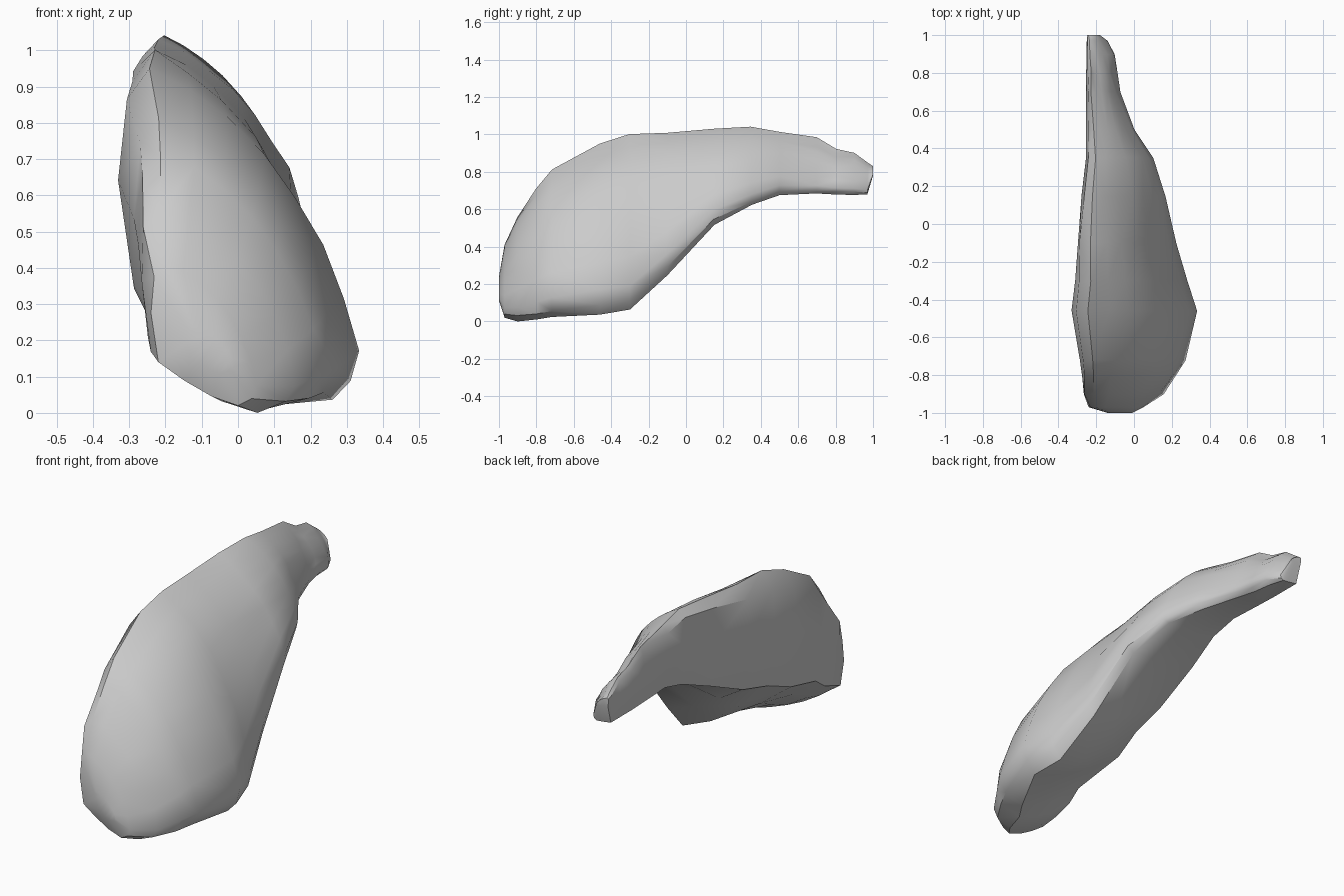
import bpy, bmesh, math, random

if "Cube" in bpy.data.objects:
    bpy.data.objects.remove(bpy.data.objects["Cube"], do_unlink=True)

random.seed(4)

# one grey for the whole shell
grey = bpy.data.materials.new("plain grey")
grey.use_nodes = True
color = (0.6, 0.6, 0.6, 1)
grey.diffuse_color = color
bsdf = next(n for n in grey.node_tree.nodes if n.type == 'BSDF_PRINCIPLED')
bsdf.inputs["Base Color"].default_value = color
bsdf.inputs["Roughness"].default_value = 0.8

# stations: y, wall x, bulge x, keel x, top z, wall foot z, keel z, roundness
STATIONS = [
    (-1.00, -0.14, -0.01, -0.05, 0.24, 0.15, 0.11, 0.6),
    (-0.97, -0.24, 0.05, 0.00, 0.41, 0.14, 0.02, 0.7),
    (-0.90, -0.27, 0.16, 0.05, 0.56, 0.17, 0.00, 0.7),
    (-0.80, -0.28, 0.23, 0.08, 0.71, 0.21, 0.01, 0.7),
    (-0.72, -0.29, 0.27, 0.13, 0.81, 0.26, 0.02, 0.67),
    (-0.46, -0.33, 0.33, 0.26, 0.95, 0.34, 0.04, 0.62),
    (-0.30, -0.31, 0.28, 0.23, 1.00, 0.40, 0.06, 0.6),
    (-0.10, -0.30, 0.22, 0.18, 1.01, 0.46, 0.25, 0.6),
    (0.15, -0.28, 0.17, 0.13, 1.03, 0.57, 0.52, 0.52),
    (0.35, -0.25, 0.10, 0.07, 1.04, 0.65, 0.62, 0.55),
    (0.50, -0.25, 0.00, -0.03, 1.01, 0.69, 0.68, 0.55),
    (0.70, -0.25, -0.07, -0.10, 0.98, 0.69, 0.68, 0.55),
    (0.80, -0.25, -0.09, -0.12, 0.92, 0.69, 0.68, 0.55),
    (0.90, -0.25, -0.10, -0.13, 0.90, 0.69, 0.68, 0.55),
    (0.97, -0.25, -0.14, -0.16, 0.85, 0.69, 0.68, 0.5),
    (1.00, -0.25, -0.18, -0.19, 0.83, 0.79, 0.78, 0.5),
]
ARC = 7


def section(wall, bulge, keel, top, foot, low, bend):
    """Closed cross-section: inner wall, ridge, outer curve, keel, underside."""
    h, w = top - low, bulge - wall
    ridge = wall + 0.13 * w
    side = low + 0.14 * h
    pts = [(wall + 0.07 * w, foot),
           (wall, (foot + top) / 2),
           (wall + 0.03 * w, top - 0.09 * h)]
    for i in range(ARC + 1):
        a = math.pi / 2 * i / ARC
        t = i / ARC
        u = bend * math.sin(a) + (1 - bend) * t
        v = bend * math.cos(a) + (1 - bend) * (1 - t)
        pts.append((ridge + (bulge - ridge) * u, side + (top - side) * v))
    pts += [(bulge - 0.25 * (bulge - keel), low + 0.05 * h), (keel, low)]
    for t in (0.33, 0.67):
        pts.append((keel + (wall + 0.07 * w - keel) * t,
                    low + (foot - low) * t ** 1.4))
    return pts


# curved shell lofted from the broad front to the narrow rear tip
bm = bmesh.new()
rings = []
for y, *shape in STATIONS:
    wobble = 0.0 if abs(y) > 0.95 else 0.005
    rings.append([bm.verts.new((x + random.uniform(-wobble, wobble),
                                y + random.uniform(-wobble, wobble),
                                max(0, z + random.uniform(-wobble, wobble))))
                  for x, z in section(*shape)])
for a, b in zip(rings, rings[1:]):
    for i in range(len(a)):
        j = (i + 1) % len(a)
        bm.faces.new((a[i], a[j], b[j], b[i]))
bm.faces.new(rings[0])
bm.faces.new(rings[-1])
bmesh.ops.recalc_face_normals(bm, faces=bm.faces)
bmesh.ops.triangulate(bm, faces=bm.faces)

mesh = bpy.data.meshes.new("curved_shell")
bm.to_mesh(mesh)
bm.free()
mesh.materials.append(grey)
shell = bpy.data.objects.new("curved_shell", mesh)
bpy.context.collection.objects.link(shell)
bpy.context.view_layer.objects.active = shell
shell.select_set(True)
bpy.ops.object.shade_smooth_by_angle(angle=math.radians(35))
